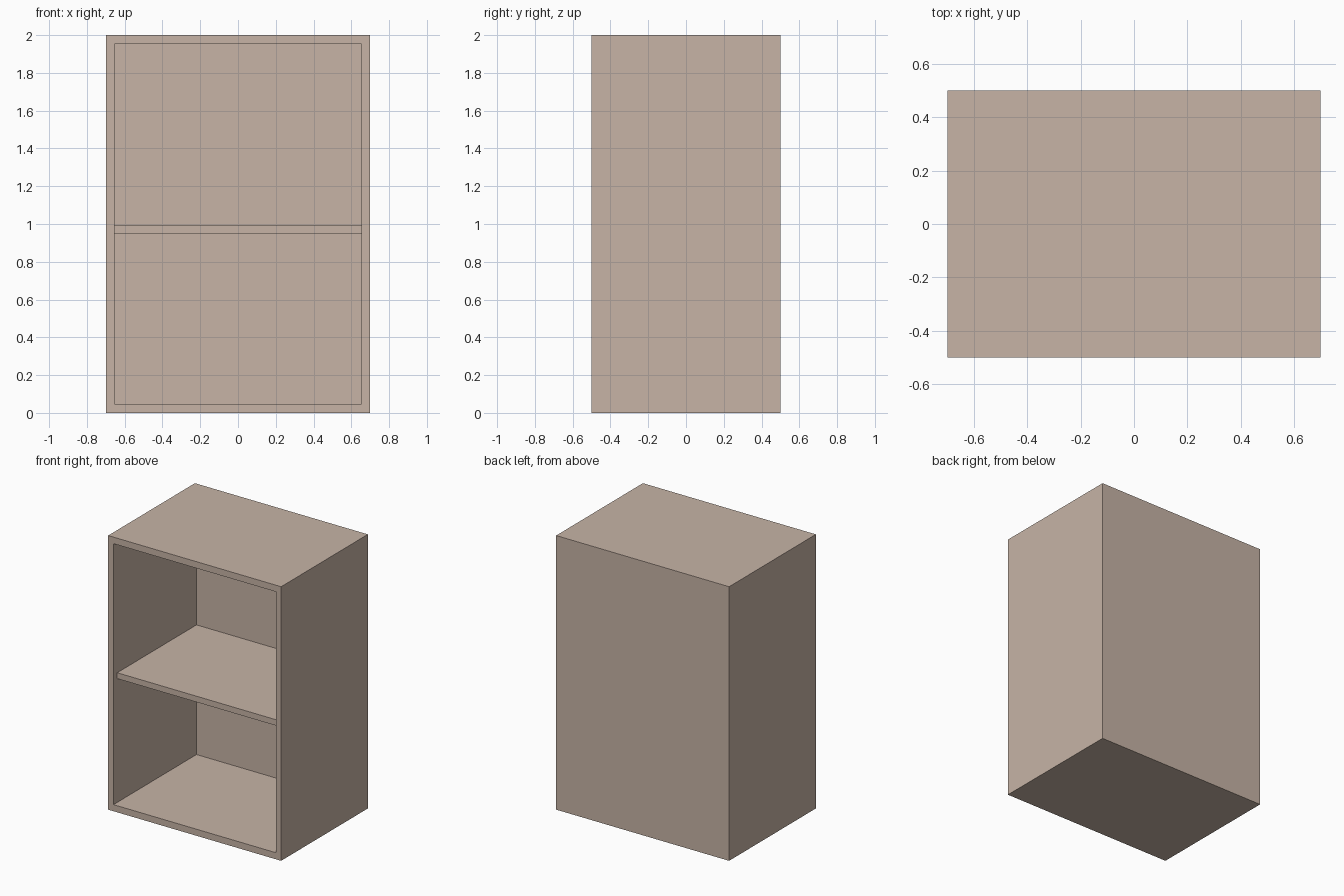
import bpy

if "Cube" in bpy.data.objects:
    bpy.data.objects.remove(bpy.data.objects["Cube"])

W, D, H = 1.396, 1.0, 2.0      # outer size
SIDE, CAP, BACK = 0.043, 0.048, 0.043   # panel thicknesses

wood = bpy.data.materials.new("beige wood")
wood.diffuse_color = (0.571, 0.456, 0.381, 1)
wood.use_nodes = True
wood.node_tree.nodes["Principled BSDF"].inputs["Base Color"].default_value = wood.diffuse_color


def board(name, x, y, z):
    """Flat board spanning the given (min, max) ranges."""
    spans = (x, y, z)
    bpy.ops.mesh.primitive_cube_add(size=1, location=[(a + b) / 2 for a, b in spans])
    ob = bpy.context.object
    ob.name = name
    ob.scale = [b - a for a, b in spans]
    bpy.ops.object.transform_apply(location=False, rotation=False, scale=True)
    ob.data.materials.append(wood)
    return ob


def cut(target, cutter):
    mod = target.modifiers.new("opening", 'BOOLEAN')
    mod.operation = 'DIFFERENCE'
    mod.solver = 'EXACT'
    mod.object = cutter
    cutter.hide_render = True
    cutter.hide_set(True)


inner = W / 2 - SIDE

# Cabinet carcass: solid block hollowed from the front
carcass = board("carcass", (-W / 2, W / 2), (-D / 2, D / 2), (0, H))
hollow = board("hollow_cutter", (-inner, inner), (-D / 2 - 0.1, D / 2 - BACK), (CAP, H - CAP))
cut(carcass, hollow)

# Middle shelf, set back slightly from the front edge
board("shelf", (-inner, inner), (-D / 2 + 0.043, D / 2 - BACK), (0.951, 0.994))
